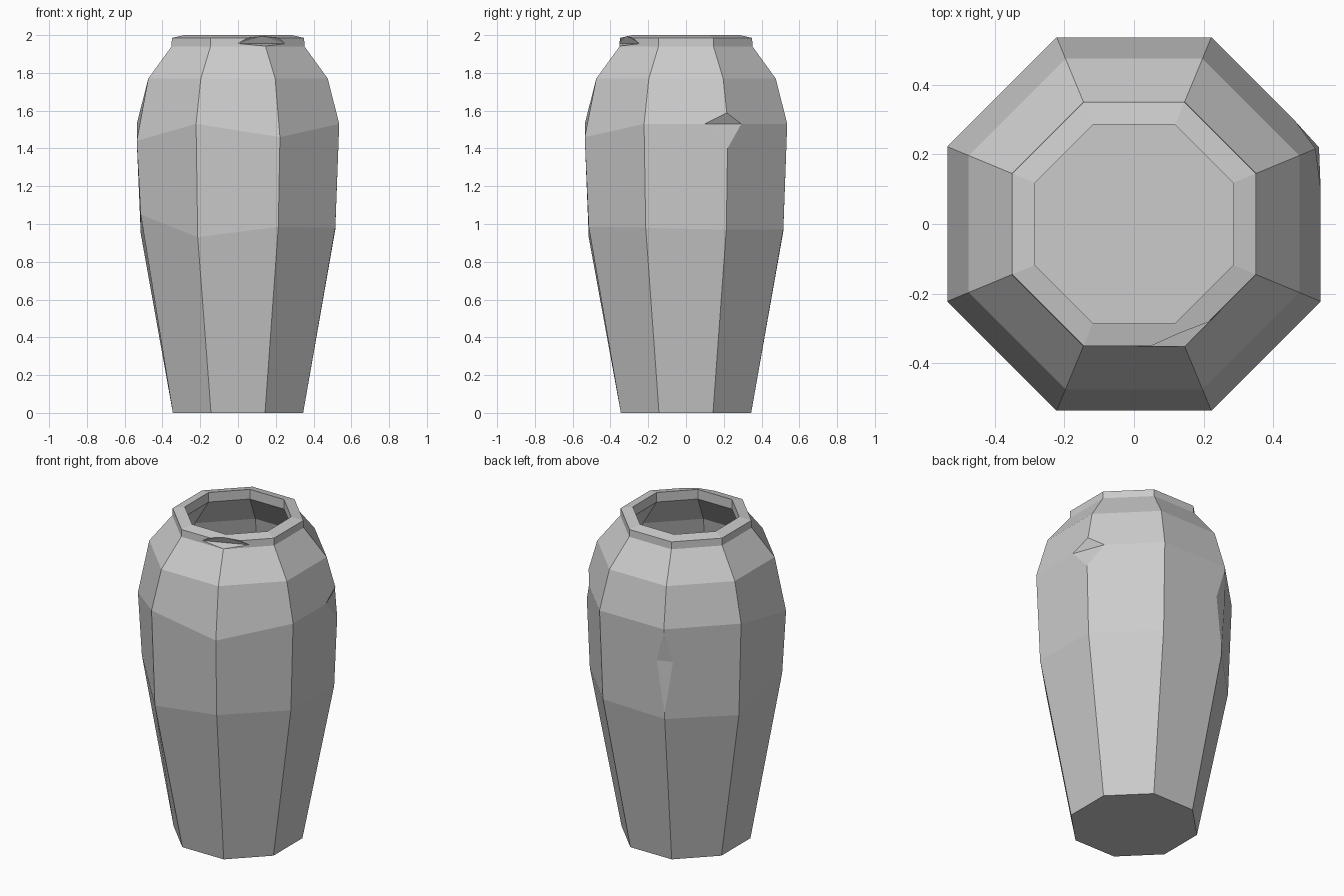
import bpy, bmesh, math
from mathutils import Vector

if "Cube" in bpy.data.objects:
    bpy.data.objects.remove(bpy.data.objects["Cube"])

SIDES = 8
FLAT = 1 / math.cos(math.pi / SIDES)   # flat-to-flat radius -> corner radius


def corner(apothem, z, i):
    a = math.radians(22.5 + 45 * i)
    r = apothem * FLAT
    return Vector((r * math.cos(a), r * math.sin(a), z))


def finish(bm, name):
    bmesh.ops.recalc_face_normals(bm, faces=bm.faces)
    me = bpy.data.meshes.new(name)
    bm.to_mesh(me)
    bm.free()
    ob = bpy.data.objects.new(name, me)
    bpy.context.collection.objects.link(ob)
    return ob


# Vase body: octagonal rings from foot, over the rim, down to the inner floor
# each entry is (flat radius, height or one height per corner)
belly = [0.97, 0.97, 0.96, 0.95, 1.05, 0.93, 0.985, 0.98]
shoulder = [1.53, 1.53, 1.53, 1.53, 1.44, 1.53, 1.46, 1.53]
profile = [(0.345, 0.0), (0.515, belly), (0.536, shoulder), (0.475, 1.77),
           (0.352, 1.94), (0.35, 1.985), (0.285, 2.0), (0.285, 1.94),
           (0.42, 1.75), (0.475, 1.5), (0.46, 0.97), (0.295, 0.06)]

bm = bmesh.new()
rings = []
for r, z in profile:
    zs = z if isinstance(z, list) else [z] * SIDES
    rings.append([bm.verts.new(corner(r, zs[i], i)) for i in range(SIDES)])
for a, b in zip(rings, rings[1:]):
    for i in range(SIDES):
        j = (i + 1) % SIDES
        bm.faces.new((a[i], a[j], b[j], b[i]))
bm.faces.new(rings[0])
bm.faces.new(rings[-1])
vase = finish(bm, "vase")


# Chips knocked out of the edges: top, bottom, left, right, and an outer point
def chip(name, points):
    bm = bmesh.new()
    for p in points:
        bm.verts.new(p)
    bmesh.ops.convex_hull(bm, input=bm.verts)
    cutter = finish(bm, name)
    cutter.hide_render = True
    cutter.hide_set(True)
    cutter.display_type = 'WIRE'
    mod = vase.modifiers.new(name, 'BOOLEAN')
    mod.operation = 'DIFFERENCE'
    mod.solver = 'EXACT'
    mod.object = cutter


chip("shoulder_chip_cutter", [corner(0.522, 1.59, 0), corner(0.531, 1.40, 0),
                              (0.536, 0.10, 1.53), (0.465, 0.293, 1.53),
                              corner(0.68, 1.52, 0)])
chip("back_chip_cutter", [corner(0.535, 1.51, 2), corner(0.516, 1.00, 2),
                          (-0.165, 0.529, 1.32), (-0.258, 0.491, 1.32),
                          corner(0.65, 1.3, 2)])
chip("rim_chip_cutter", [(0.13, -0.315, 1.995), corner(0.352, 1.942, 6),
                         (0.0, -0.351, 1.955), (0.25, -0.247, 1.955),
                         corner(0.47, 2.03, 6), corner(0.36, 2.06, 6)])
